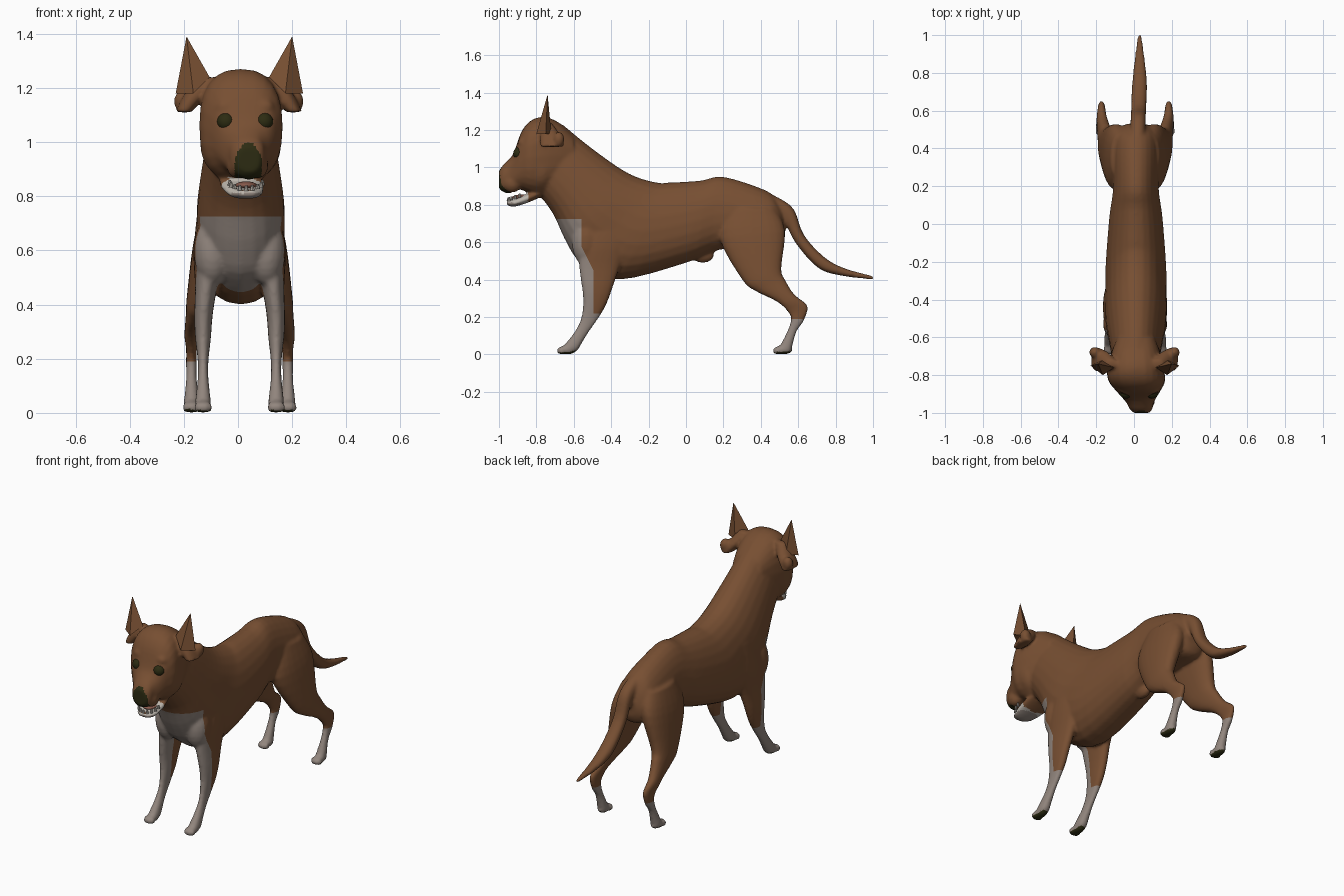
import bpy, bmesh, math
from mathutils import Vector, Matrix

cube = bpy.data.objects.get("Cube")
if cube:
    bpy.data.objects.remove(cube, do_unlink=True)


def material(name, *rgb):
    m = bpy.data.materials.new(name)
    m.use_nodes = True
    m.diffuse_color = (*rgb, 1)
    m.node_tree.nodes["Principled BSDF"].inputs["Base Color"].default_value = (*rgb, 1)
    return m


brown = material("brown coat", .185, .078, .032)
pale = material("pale fur", .29, .24, .21)
dark = material("dark nose and pads", .025, .024, .006)
ivory = material("ivory teeth", .5, .46, .41)
pink = material("tongue", .24, .1, .07)
COAT = [brown, pale, dark, ivory]
BROWN, PALE, DARK, IVORY = range(len(COAT))


def smoothed(rings, steps):
    """Catmull-Rom interpolation through the ring values."""
    rings = [Vector(r) for r in rings]
    last = len(rings) - 1
    out = []
    for i in range(last):
        before, start, end, after = (rings[max(0, min(last, i + k))] for k in (-1, 0, 1, 2))
        for s in range(steps):
            t = s / steps
            leave, arrive = (end - before) / 2, (after - start) / 2
            out.append(start + leave * t + (end * 3 - start * 3 - leave * 2 - arrive) * t ** 2
                       + (start * 2 - end * 2 + leave + arrive) * t ** 3)
    return out + [rings[last]]


def loft(bm, rings, centre, power=.88, taper=0, steps=4, sides=24):
    """Skin over rings, each given as y, z of two edges, then half width.
    The centre rule gives x from y and z; taper narrows the first edge's side."""
    loops = []
    for y0, z0, y1, z1, half in smoothed(rings, steps):
        y, z = (y0 + y1) / 2, (z0 + z1) / 2
        loop = []
        for k in range(sides):
            angle = math.tau * k / sides
            c, s = (math.copysign(abs(f) ** power, f) for f in (math.cos(angle), math.sin(angle)))
            loop.append(bm.verts.new((centre(y, z) + half * s * (1 - taper * c),
                                      y + (y0 - y) * c, z + (z0 - z) * c)))
        loops.append(loop)
    for a, b in zip(loops, loops[1:]):
        for k in range(sides):
            bm.faces.new((a[k], a[k - 1], b[k - 1], b[k]))
    bm.faces.new(loops[0])
    bm.faces.new(loops[-1][::-1])


def upright(slices):
    """Vertical rings from y, top, bottom and half width."""
    return [(y, top, y, bottom, half) for y, top, bottom, half in slices]


def ball(bm, centre, radii):
    bmesh.ops.create_uvsphere(bm, u_segments=20, v_segments=12, radius=1,
                              matrix=Matrix.Translation(centre) @ Matrix.Diagonal((*radii, 1)))


def make(name, bm, mats, angle=60):
    bmesh.ops.recalc_face_normals(bm, faces=bm.faces)
    mesh = bpy.data.meshes.new(name)
    bm.to_mesh(mesh)
    bm.free()
    ob = bpy.data.objects.new(name, mesh)
    bpy.context.collection.objects.link(ob)
    for m in mats:
        mesh.materials.append(m)
    bpy.ops.object.select_all(action='DESELECT')
    bpy.context.view_layer.objects.active = ob
    ob.select_set(True)
    bpy.ops.object.shade_smooth_by_angle(angle=math.radians(angle))
    return ob


def head_centre(y, z):
    """The head turns a little to its left towards the nose."""
    return .01 + .15 * max(0, -.8 - y)


TRUNK = [(-.66, 1.23, -.79, .86, .12), (-.5, 1.1, -.71, .75, .14), (-.31, .97, -.64, .6, .16),
         (-.16, .92, -.56, .49, .16), (-.08, .92, -.36, .4, .16), (.08, .93, 0, .49, .14),
         (.2, .95, .18, .56, .12), (.42, .88, .4, .57, .12), (.49, .82, .5, .58, .1),
         (.53, .73, .53, .63, .05)]
HEAD = [(-.6, 1.17, .95, .1), (-.68, 1.24, .89, .13), (-.76, 1.27, .85, .15),
        (-.83, 1.25, .86, .15), (-.88, 1.19, .88, .12), (-.92, 1.08, .88, .09),
        (-.95, 1.04, .87, .07), (-.98, 1.01, .87, .06), (-1, .98, .89, .04)]
JAW = [(-.78, .89, .84, .08), (-.85, .86, .81, .08), (-.92, .83, .79, .06), (-.96, .82, .8, .03)]
TAIL = [(.4, .88, .42, .77, .04), (.51, .83, .47, .75, .04), (.58, .77, .53, .7, .04),
        (.63, .64, .59, .59, .04), (.74, .52, .71, .46, .04), (.85, .46, .84, .42, .03),
        (1, .42, 1, .4, .01)]
FORELEG = [(-.5, .78, -.28, .76, .06), (-.57, .6, -.3, .6, .06), (-.57, .46, -.36, .45, .04),
           (-.55, .3, -.42, .28, .03), (-.56, .2, -.47, .19, .02), (-.59, .13, -.52, .12, .02),
           (-.65, .05, -.58, .02, .03)]
HINDLEG = [(.22, .78, .48, .78, .06), (.18, .62, .53, .66, .07), (.3, .4, .51, .46, .05),
           (.37, .34, .53, .4, .04), (.49, .28, .58, .32, .03), (.55, .22, .65, .26, .02),
           (.56, .18, .63, .18, .02), (.54, .12, .59, .12, .02), (.5, .04, .56, .01, .03)]
EAR_FLAP = [(-.76, 1.24, -.72, 1.24, .03), (-.78, 1.17, -.67, 1.17, .04),
            (-.78, 1.11, -.65, 1.11, .03)]

# Trunk, tail, head, nose pad, lower jaw and belly sheath
bm = bmesh.new()
loft(bm, TRUNK, lambda y, z: .01, power=.95, taper=.13)
loft(bm, TAIL, lambda y, z: min(.03, .04 * y))
loft(bm, upright(HEAD), head_centre, power=.8)
ball(bm, (.04, -.95, .93), (.05, .05, .07))
loft(bm, upright(JAW), head_centre)
ball(bm, (.01, .09, .53), (.03, .06, .04))

for side in (-1, 1):
    # Legs, paws and toes, spreading from the shoulder or hip
    for rings, paw, spread, slant, joint in ((FORELEG, -.635, .135, .1, .35),
                                             (HINDLEG, .52, .178, .22, .28)):
        loft(bm, rings, lambda y, z: .006 + side * (spread - slant * max(0, z - joint)))
        x = .006 + side * spread
        ball(bm, (x, paw, .025), (.03, .05, .025))
        for k in (-1.5, -.5, .5, 1.5):
            ball(bm, (x + k * .015, paw - .04 + abs(k) * .007, .02), (.01, .02, .02))
    # Breast muscles, cheeks, hanging lips and brows
    ball(bm, (.006 + side * .1, -.53, .6), (.07, .08, .13))
    ball(bm, (.01 + side * .09, -.78, 1), (.06, .08, .11))
    ball(bm, (.035 + side * .037, -.93, .915), (.04, .05, .05))
    ball(bm, (.025 + side * .07, -.87, 1.13), (.04, .03, .03))
    # Folded ear flaps
    loft(bm, EAR_FLAP, lambda y, z: .003 + side * (.12 + .65 * (1.24 - z)))
    ball(bm, (.003 + side * .21, -.68, 1.15), (.03, .03, .04))

body = make("body", bm, COAT)
remesh = body.modifiers.new("skin", 'REMESH')
remesh.mode = 'VOXEL'
remesh.voxel_size = .009
soften = body.modifiers.new("soften", 'SMOOTH')
soften.iterations = 5
for modifier in (remesh.name, soften.name):
    bpy.ops.object.modifier_apply(modifier=modifier)


def coat(point, normal):
    """Colour slot for a point on the body."""
    x, y, z = point
    if z < .02 and normal.z < -.5:
        return DARK
    nose_width = .05 * math.sqrt(max(0, min(1, (1 - z) / .06)))
    if y < -.94 and z > .85 and abs(x - .038) < nose_width:
        return DARK
    if y < -.845 and z < 1.295 + y / 2:
        return IVORY if z > .81 else PALE
    sock = z < (.19 if y > 0 else .22)
    bib = z < .725 and y < -.56 + max(0, min(.065, (.58 - z) / 2))
    return PALE if sock or bib else BROWN


# Paint the coat, with clean cuts along the straight colour borders
up, back = Vector((0, 0, 1)), Vector((0, 1, 0))
bm = bmesh.new()
bm.from_mesh(body.data)
for point, normal in ((up * .19, up), (up * .22, up), (up * .725, up), (back * -.56, back),
                      (back * -.495, back), (back * -.56 + up * .58, back * 2 + up)):
    bmesh.ops.bisect_plane(bm, geom=bm.verts[:] + bm.edges[:] + bm.faces[:],
                           plane_co=point, plane_no=normal)
bm.normal_update()
for f in bm.faces:
    f.material_index = coat(f.calc_center_median(), f.normal)
    f.smooth = True
bm.to_mesh(body.data)
bm.free()

for side, label in ((-1, "right"), (1, "left")):
    # Pointed ears
    bm = bmesh.new()
    *base, tip = [bm.verts.new((.005 + side * x, y, z)) for x, y, z in (
        (.11, -.76, 1.24), (.17, -.8, 1.18), (.235, -.75, 1.18), (.17, -.72, 1.18),
        (.195, -.74, 1.39))]
    bm.faces.new(base)
    for a, b in zip(base, base[1:] + base[:1]):
        bm.faces.new((a, b, tip))
    make(label + "_ear", bm, [brown], 20)
    # Eyes
    bm = bmesh.new()
    ball(bm, (.026 + side * .07, -.89, 1.075), [.034] * 3)
    make(label + "_eye", bm, [dark])

# Tongue
bm = bmesh.new()
ball(bm, (.03, -.88, .84), (.04, .05, .015))
make("tongue", bm, [pink])

# Lower teeth around the jaw
bm = bmesh.new()
for k in range(9):
    c, s = math.cos(math.pi * k / 8), math.sin(math.pi * k / 8)
    bmesh.ops.create_cone(bm, cap_ends=True, segments=8, radius1=.009, radius2=.004, depth=.02,
                          matrix=Matrix.Translation((.03 + .06 * c, -.89 - .06 * s, .85 - .02 * s)))
make("lower_teeth", bm, [ivory], 40)
